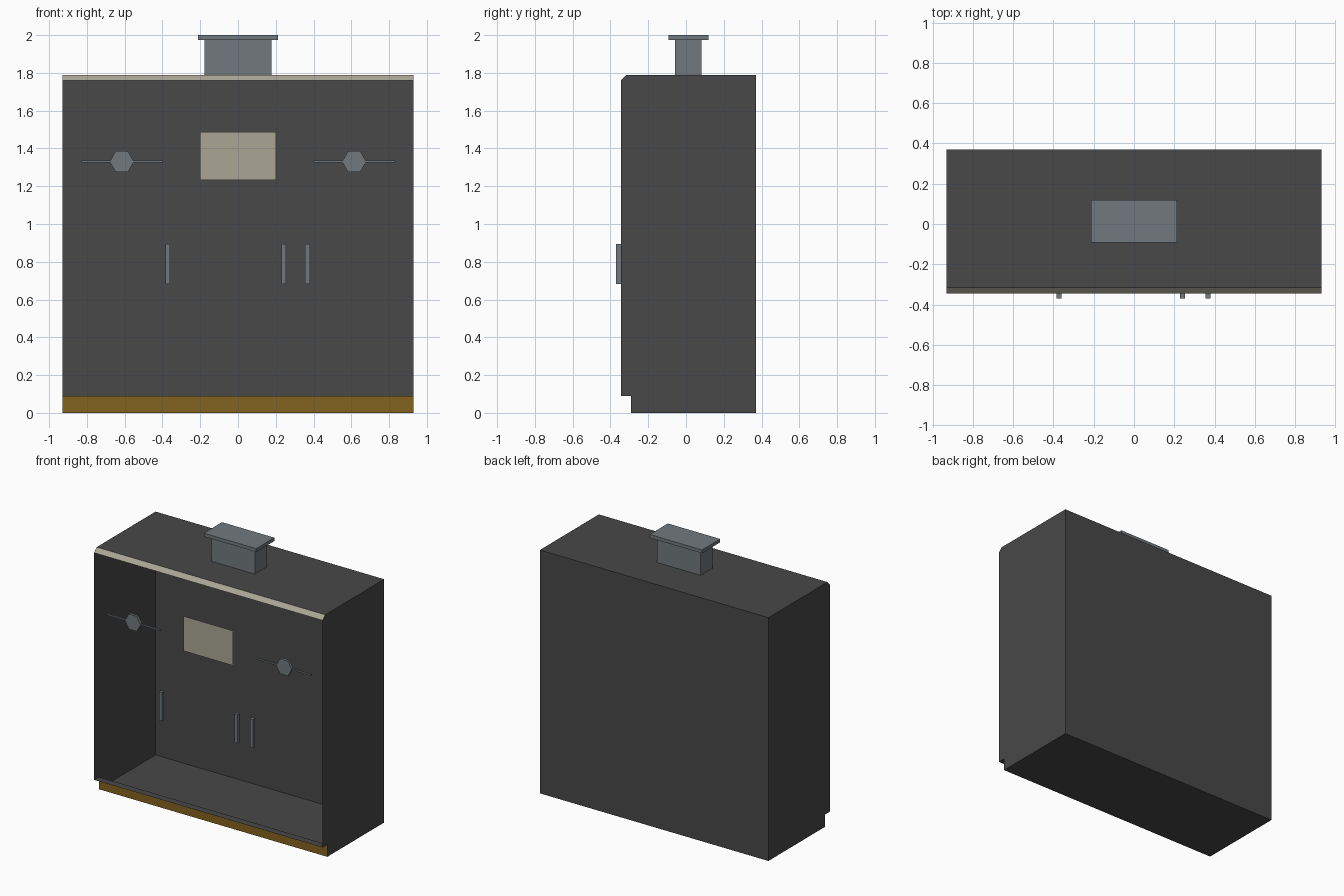
import bpy, bmesh, math
from mathutils import Matrix

cube = bpy.data.objects.get("Cube")
if cube:
    bpy.data.objects.remove(cube, do_unlink=True)


def material(name, rgb):
    m = bpy.data.materials.new(name)
    m.use_nodes = True
    m.diffuse_color = (*rgb, 1)
    m.node_tree.nodes["Principled BSDF"].inputs["Base Color"].default_value = (*rgb, 1)
    return m


charcoal = material("charcoal", (0.065, 0.065, 0.065))
steel = material("steel grey", (0.165, 0.19, 0.205))
cream = material("cream", (0.40, 0.38, 0.30))
bronze = material("bronze", (0.225, 0.125, 0.013))


def finish(name, bm, *mats):
    mesh = bpy.data.meshes.new(name)
    bm.to_mesh(mesh)
    bm.free()
    for m in mats:
        mesh.materials.append(m)
    obj = bpy.data.objects.new(name, mesh)
    bpy.context.collection.objects.link(obj)
    return obj


def box(name, mat, x, y, z):
    """Box from (low, high) ranges on each axis."""
    bm = bmesh.new()
    bmesh.ops.create_cube(bm, size=1)
    for v in bm.verts:
        v.co = [r[0] if c < 0 else r[1] for c, r in zip(v.co, (x, y, z))]
    return finish(name, bm, mat)


HALF, FRONT, BACK, TOP = 0.93, -0.345, 0.37, 1.79

# Cabinet shell: side profile swept across the width, front left open
profile = [(BACK, 0), (BACK, TOP), (-0.315, TOP), (FRONT, 1.76),
           (FRONT, 0.09), (-0.29, 0.09), (-0.29, 0)]
bm = bmesh.new()
left = [bm.verts.new((HALF, y, z)) for y, z in profile]
right = [bm.verts.new((-HALF, y, z)) for y, z in profile]
bm.faces.new(left)
bm.faces.new(right[::-1])
OPENING, CHAMFER, KICK = 3, 2, 5
for i in range(len(profile)):
    if i == OPENING:
        continue
    j = (i + 1) % len(profile)
    face = bm.faces.new((left[j], left[i], right[i], right[j]))
    face.material_index = {CHAMFER: 1, KICK: 2}.get(i, 0)
bmesh.ops.recalc_face_normals(bm, faces=bm.faces)
finish("cabinet_shell", bm, charcoal, cream, bronze)

# Flue on the roof
box("flue_neck", steel, (-0.177, 0.177), (-0.058, 0.083), (TOP, 1.975))
box("flue_cap", steel, (-0.213, 0.213), (-0.093, 0.118), (1.975, 2))

# Display plate
box("display_panel", cream, (-0.2, 0.2), (FRONT, FRONT + 0.004), (1.233, 1.488))

# Door handles
for name, x in (("right", -0.372), ("left_inner", 0.241), ("left_outer", 0.368)):
    box(name + "_handle", steel, (x - 0.012, x + 0.012), (-0.37, FRONT), (0.683, 0.895))

# Hexagonal knobs with a thin cross bar
for name, x in (("right", -0.615), ("left", 0.615)):
    bm = bmesh.new()
    bmesh.ops.create_cone(bm, cap_ends=True, segments=6, radius1=0.064, radius2=0.064, depth=0.02)
    turn = Matrix.Rotation(math.pi / 2, 4, "X") @ Matrix.Rotation(math.pi / 6, 4, "Z")
    bm.transform(turn)
    if max(v.co.z for v in bm.verts) > 0.06:  # keep the points sideways
        bm.transform(Matrix.Rotation(math.pi / 6, 4, "Y"))
    bm.transform(Matrix.Translation((x, FRONT + 0.01, 1.33)))
    finish(name + "_knob", bm, steel)
    box(name + "_knob_bar", steel, (x - 0.217, x + 0.217),
        (FRONT + 0.005, FRONT + 0.015), (1.325, 1.336))
